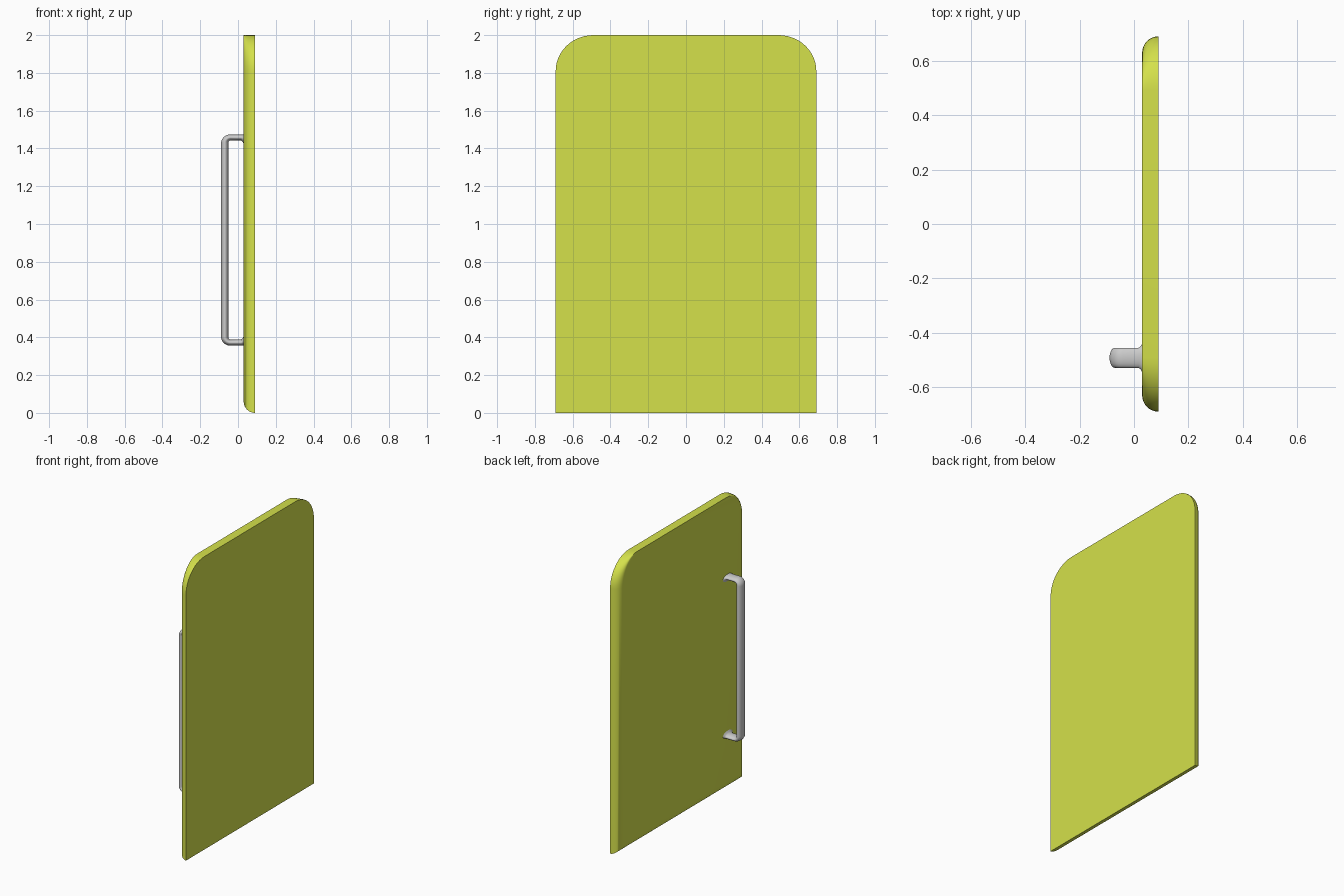
import bpy, bmesh
from math import sin, cos, pi

if "Cube" in bpy.data.objects:
    bpy.data.objects.remove(bpy.data.objects["Cube"])

HALF_W, HEIGHT = 0.69, 2.0
X_FRONT, X_BACK = 0.03, 0.09
ROLL = X_BACK - X_FRONT


def make_object(name, bm, angle):
    bmesh.ops.recalc_face_normals(bm, faces=bm.faces)
    mesh = bpy.data.meshes.new(name)
    bm.to_mesh(mesh)
    bm.free()
    ob = bpy.data.objects.new(name, mesh)
    bpy.context.collection.objects.link(ob)
    bpy.ops.object.select_all(action='DESELECT')
    bpy.context.view_layer.objects.active = ob
    ob.select_set(True)
    bpy.ops.object.shade_smooth_by_angle(angle=angle)
    return ob


def bridge(bm, rings):
    for r0, r1 in zip(rings, rings[1:]):
        n = len(r0)
        for i in range(n):
            j = (i + 1) % n
            bm.faces.new((r0[i], r0[j], r1[j], r1[i]))


def outline(inset):
    """Panel outline: square bottom corners, rounded top corners."""
    right = [(HALF_W - inset, inset)]
    for k in range(13):
        t = pi / 2 * k / 12
        right.append((0.49 + (0.20 - inset) * cos(t), 1.81 + 0.19 * sin(t)))
    return right + [(-y, z) for y, z in reversed(right)]


# Door panel: flat back, front with rolled sides and bottom
bm = bmesh.new()
rings = []
for k in range(9):
    t = pi / 2 * k / 8
    x = X_BACK - ROLL * sin(t)
    rings.append([bm.verts.new((x, y, z)) for y, z in outline(ROLL * (1 - cos(t)))])
bridge(bm, rings)
bm.faces.new(rings[0])
bm.faces.new(rings[-1])
panel = make_object("door_panel", bm, 0.7)
mat = bpy.data.materials.new("yellow_green")
mat.diffuse_color = (0.66, 0.75, 0.07, 1)
mat.use_nodes = True
mat.node_tree.nodes["Principled BSDF"].inputs["Base Color"].default_value = mat.diffuse_color
panel.data.materials.append(mat)

# Handle: flattened tube swept along a bracket path, flared where it meets the door
MID, Y = 0.915, -0.492
BX, BZ, R = -0.07, 0.543, 0.03      # bar centre, leg height above middle, bend radius
# each station: x, height above middle, direction angle, half width, half thickness
half = [(0.030, BZ - 0.009, 0, 0.052, 0.024),
        (0.024, BZ - 0.004, 0, 0.042, 0.019),
        (0.017, BZ, 0, 0.037, 0.0155)]
for k in range(9):
    t = pi / 2 * k / 8
    half.append((BX + R - R * sin(t), BZ - R + R * cos(t), t, 0.037, 0.0155 + 0.0045 * k / 8))
path = half + [(x, -z, pi - t, a, b) for x, z, t, a, b in reversed(half)]

bm = bmesh.new()
rings = []
for x, z, t, a, b in path:
    ring = []
    for i in range(20):
        p = 2 * pi * i / 20
        u, v = b * cos(p), a * sin(p)
        ring.append(bm.verts.new((x - u * sin(t), Y + v, MID + z + u * cos(t))))
    rings.append(ring)
bridge(bm, rings)
make_object("door_handle", bm, 0.9)
